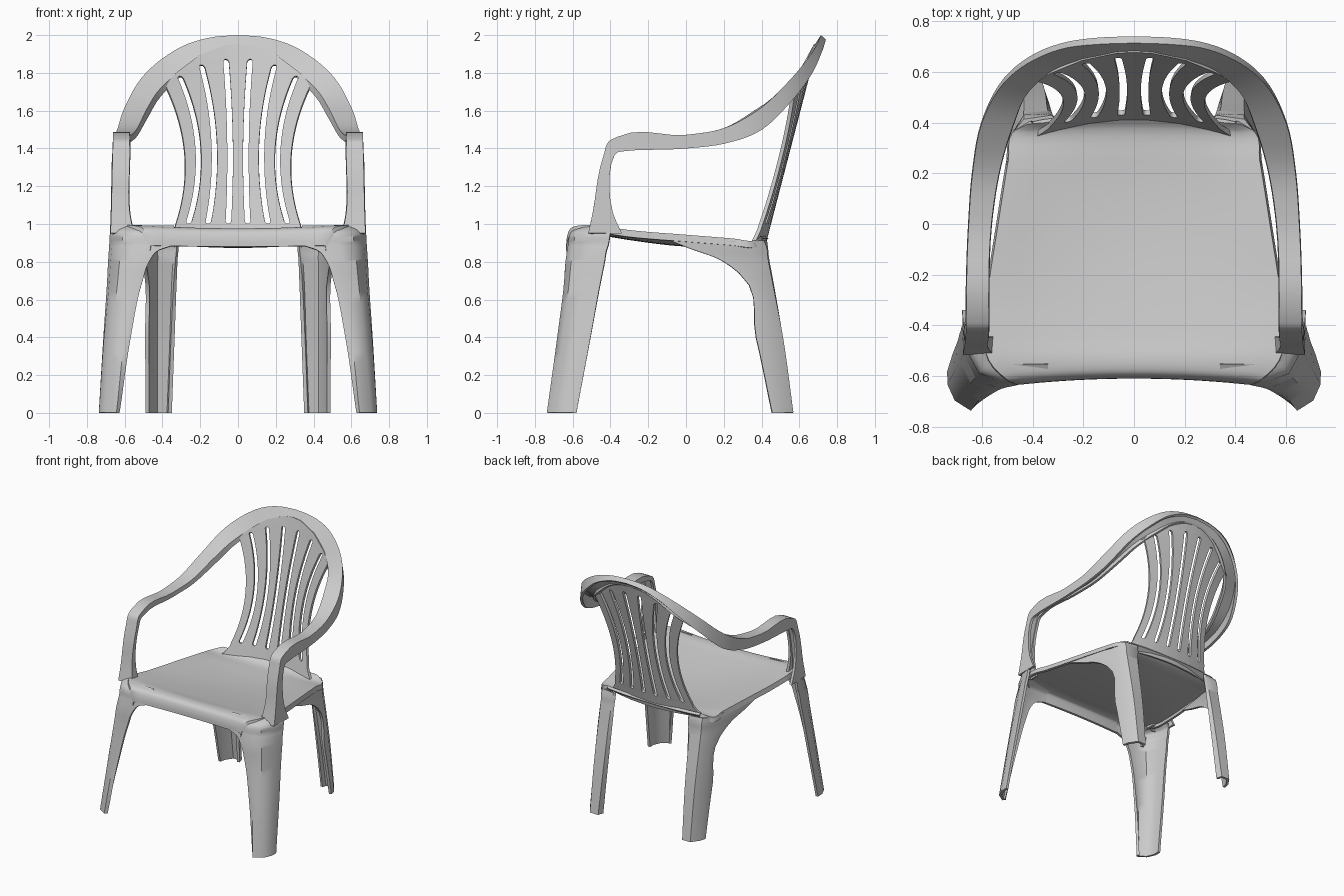
import bpy, bmesh, math
from mathutils import Vector

cube = bpy.data.objects.get("Cube")
if cube:
    bpy.data.objects.remove(cube, do_unlink=True)

THICK = 0.02

plastic = bpy.data.materials.new("light_grey_plastic")
plastic.use_nodes = True
GREY = (0.6, 0.6, 0.6, 1)
plastic.diffuse_color = GREY
shader = plastic.node_tree.nodes["Principled BSDF"]
shader.inputs["Base Color"].default_value = GREY
shader.inputs["Roughness"].default_value = 0.6


def smooth_rows(rows, steps):
    """Insert smoothly interpolated rows between the given rows of points."""
    rows = [[Vector(p) for p in row] for row in rows]
    gaps = [sum((b - a).length for a, b in zip(r, s)) / len(r)
            for r, s in zip(rows, rows[1:])]
    last = len(rows) - 1

    def slope(i, k):
        return (rows[i + 1][k] - rows[i][k]) / gaps[i]

    def tangent(i, k):
        if i == 0:
            return slope(0, k)
        if i == last:
            return slope(last - 1, k)
        before, after = gaps[i - 1], gaps[i]
        return (slope(i - 1, k) * after + slope(i, k) * before) / (before + after)

    result = []
    for i in range(last):
        for s in range(steps):
            t = s / steps
            row = []
            for k in range(len(rows[i])):
                a, b = rows[i][k], rows[i + 1][k]
                ease = t * t * (3 - 2 * t)
                pull = tangent(i, k) * t * (1 - t) ** 2 - tangent(i + 1, k) * t * t * (1 - t)
                row.append(a.lerp(b, ease) + pull * gaps[i])
            result.append(row)
    result.append(rows[last])
    return result


def shell(name, rows, is_hole=lambda row, col: False):
    """Skin rows of points, mirror them across x and give them thickness."""
    bm = bmesh.new()
    grid = [[bm.verts.new(p) for p in row] for row in rows]
    for r in range(len(grid) - 1):
        for c in range(len(grid[r]) - 1):
            if not is_hole(r, c):
                bm.faces.new((grid[r][c], grid[r][c + 1], grid[r + 1][c + 1], grid[r + 1][c]))
    bmesh.ops.recalc_face_normals(bm, faces=bm.faces)
    mesh = bpy.data.meshes.new(name)
    bm.to_mesh(mesh)
    bm.free()
    mesh.materials.append(plastic)
    obj = bpy.data.objects.new(name, mesh)
    bpy.context.collection.objects.link(obj)
    mirror = obj.modifiers.new("mirror", 'MIRROR')
    mirror.merge_threshold = 0.002
    solid = obj.modifiers.new("thickness", 'SOLIDIFY')
    solid.thickness = THICK
    solid.offset = 0
    bpy.ops.object.select_all(action='DESELECT')
    obj.select_set(True)
    bpy.context.view_layer.objects.active = obj
    bpy.ops.object.convert(target='MESH')
    bpy.ops.object.shade_smooth_by_angle(angle=math.radians(40))
    return obj


# Seat: dished sheet rolling into the front apron
# (y middle, y side, z middle, z side, half width)
seat_rows = []
for y_mid, y_side, z_mid, z_side, half in [
        (-.60, -.625, .88, .885, .46), (-.598, -.62, .92, .93, .47),
        (-.585, -.605, .955, .97, .50), (-.55, -.56, .967, .985, .55),
        (-.45, -.45, .95, .98, .59), (-.3, -.3, .925, .96, .575),
        (0, 0, .89, .935, .53), (.25, .25, .885, .915, .49),
        (.38, .36, .895, .905, .47), (.43, .40, .93, .93, .40)]:
    row = []
    for i in range(11):
        u = i / 10
        row.append((half * u, y_mid + (y_side - y_mid) * u * u, z_mid + (z_side - z_mid) * u * u))
    x, y, z = row[-1]
    row.append((x + .004, y, z - .03))
    seat_rows.append(row)
shell("seat", smooth_rows(seat_rows, 4))


# Legs: open angled channels that flare into the seat
def leg(name, sections):
    shell(name, smooth_rows([[(x, y, z) for x, y in pts] for z, pts in sections], 5))


leg("front_legs", [
    (0, [(.635, -.71), (.645, -.727), (.70, -.69), (.727, -.63), (.727, -.58)]),
    (.4, [(.57, -.665), (.60, -.672), (.66, -.645), (.70, -.58), (.703, -.505)]),
    (.7, [(.505, -.635), (.56, -.635), (.63, -.61), (.672, -.53), (.683, -.45)]),
    (.8, [(.47, -.628), (.55, -.628), (.62, -.60), (.665, -.51), (.678, -.43)]),
    (.86, [(.42, -.618), (.54, -.62), (.61, -.59), (.66, -.50), (.674, -.42)]),
    (.89, [(.34, -.612), (.53, -.615), (.605, -.585), (.657, -.49), (.672, -.41)]),
    (.95, [(.34, -.60), (.52, -.602), (.60, -.575), (.655, -.48), (.668, -.40)]),
    (.982, [(.34, -.55), (.48, -.55), (.55, -.53), (.62, -.46), (.655, -.39)]),
])
leg("rear_legs", [
    (0, [(.36, .52), (.37, .56), (.43, .56), (.47, .50), (.48, .455)]),
    (.4, [(.345, .475), (.355, .505), (.43, .505), (.473, .435), (.482, .37)]),
    (.74, [(.33, .43), (.345, .445), (.43, .44), (.475, .37), (.487, .28)]),
    (.82, [(.325, .42), (.34, .43), (.43, .425), (.475, .35), (.505, .16)]),
    (.87, [(.32, .415), (.335, .425), (.43, .42), (.475, .35), (.527, .02)]),
    (.91, [(.32, .41), (.33, .42), (.43, .405), (.475, .35), (.54, -.08)]),
])

# Arm band: post, armrest and top arch in one channel
# (outer edge, inner edge, skirt direction)
band_rows = []
for outer, inner, skirt in [
        ((.668, -.51, .95), (.56, -.51, .95), (0, .17, 0)),
        ((.664, -.487, 1.06), (.58, -.487, 1.06), (0, .10, 0)),
        ((.657, -.43, 1.36), (.58, -.43, 1.36), (0, .05, 0)),
        ((.655, -.405, 1.43), (.58, -.405, 1.43), (0, .045, -.05)),
        ((.655, -.36, 1.455), (.58, -.36, 1.455), (0, .03, -.07)),
        ((.645, 0, 1.465), (.57, 0, 1.465), (0, 0, -.065)),
        ((.63, .2, 1.5), (.54, .2, 1.5), (0, 0, -.075)),
        ((.593, .4, 1.61), (.485, .39, 1.61), (0, 0, -.11)),
        ((.505, .56, 1.765), (.42, .53, 1.71), (0, .01, -.095)),
        ((.385, .65, 1.875), (.31, .62, 1.81), (0, .015, -.07)),
        ((.26, .695, 1.945), (.2, .66, 1.89), (0, .015, -.04)),
        ((.13, .71, 1.98), (.1, .68, 1.93), (0, .018, -.025)),
        ((0, .715, 1.99), (0, .685, 1.94), (0, .018, -.02))]:
    outer, inner, skirt = Vector(outer), Vector(inner), Vector(skirt)
    band_rows.append([inner + skirt * .4, inner, outer, outer + skirt])
shell("arm_band", smooth_rows(band_rows, 5))

# Backrest: leaning curved panel with six waisted slots
SLOT_HALF = .015
SLOT_BASE = 1.0


def waisted(low, waist, high, t):
    """Parabola through low, waist and high at the bottom, middle and top."""
    w = .4
    return (low * (t - w) * (t - 1) / w + waist * t * (t - 1) / (w * (w - 1))
            + high * t * (t - w) / (1 - w))


def on_back(x, z):
    return (x, .44 + .26 * (z - 1) - .4 * x * x, z)


# (x at bottom, waist and top, then top height)
slots = [(.052, .042, .065, 1.87), (.16, .125, .195, 1.84), (.265, .21, .31, 1.78)]
edge = (.33, .28, .385, 1.73)


def back_row(t, slot_width):
    cols = [(0, SLOT_BASE + (1.875 - SLOT_BASE) * t)]
    for low, waist, high, top in slots:
        x = waisted(low, waist, high, t)
        z = SLOT_BASE + (top - SLOT_BASE) * t
        cols += [(x - slot_width, z), (x + slot_width, z)]
    cols.append((waisted(*edge[:3], t), SLOT_BASE + (edge[3] - SLOT_BASE) * t))
    return cols


levels = [(0, .3), (.005, .75), (.015, 1)]
levels += [(i / 20, 1) for i in range(1, 20)]
levels += [(.985, 1), (.995, .75), (1, .3)]
back_rows = [back_row(t, SLOT_HALF * w) for t, w in levels]
foot_rows = [[(x * flare, z) for x, _ in back_rows[0]]
             for flare, z in ((1.2, .89), (1.1, .93), (1.02, .97))]
crown = [(x * 1.06, 1.95 - 1.4 * (x * 1.06) ** 2) for x, _ in back_rows[-1]]
all_rows = foot_rows + back_rows + [crown]
first, end = len(foot_rows), len(foot_rows) + len(back_rows) - 1
shell("backrest", [[on_back(x, z) for x, z in row] for row in all_rows],
      lambda r, c: first <= r < end and c in (1, 3, 5))
